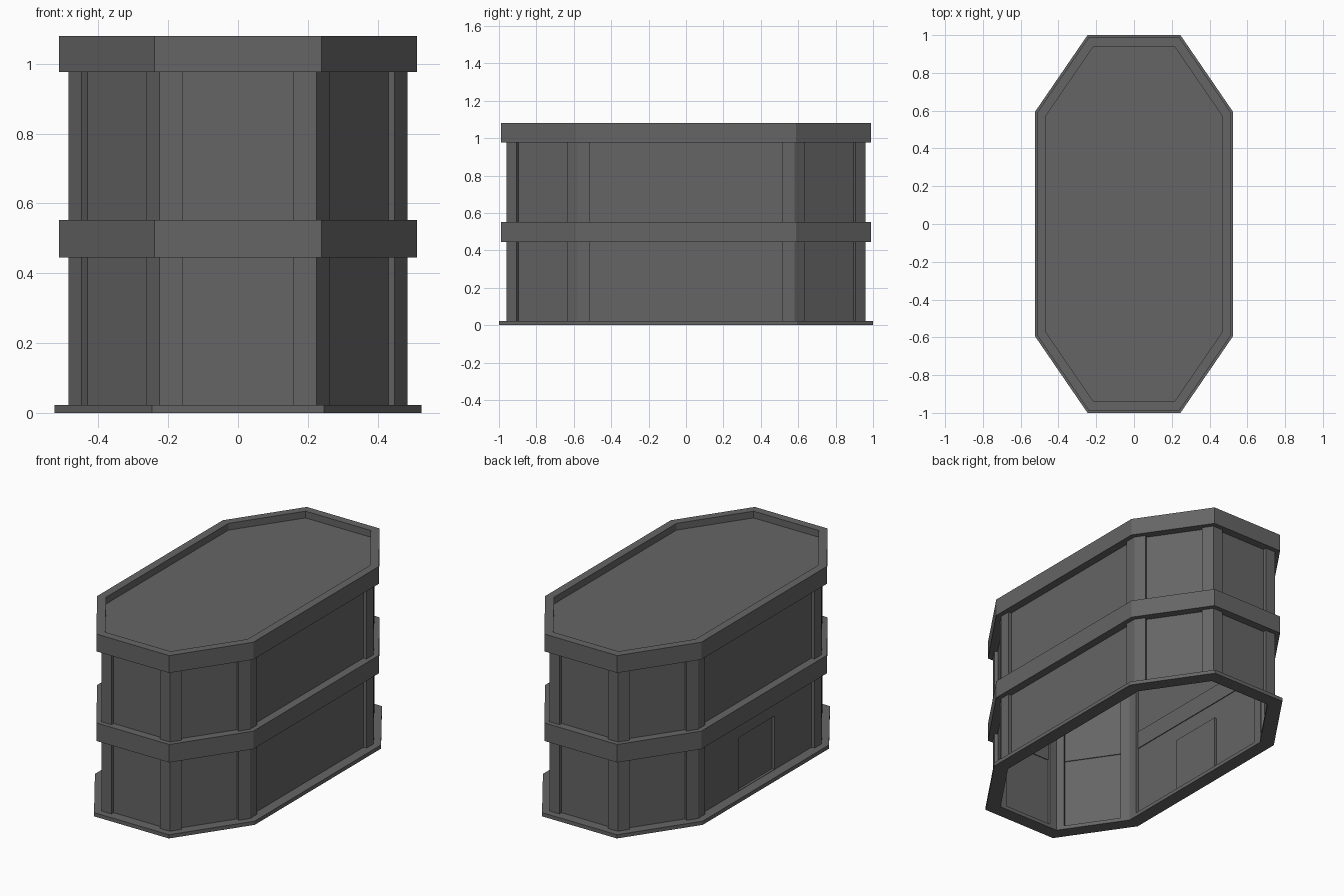
import bpy, bmesh
from mathutils import Vector

cube = bpy.data.objects.get("Cube")
if cube:
    bpy.data.objects.remove(cube, do_unlink=True)

# One dark grey for the whole building
grey = bpy.data.materials.new("dark_grey")
grey.use_nodes = True
grey.diffuse_color = (0.13, 0.13, 0.13, 1)
grey.node_tree.nodes["Principled BSDF"].inputs["Base Color"].default_value = grey.diffuse_color

# Elongated octagon footprint, counter-clockwise
quarter = [Vector((0.246, -1)), Vector((0.525, -0.593))]
half = quarter + [Vector((p.x, -p.y)) for p in reversed(quarter)]
FOOTPRINT = half + [-p for p in half]
N = len(FOOTPRINT)


def edge_dir(i):
    return (FOOTPRINT[(i + 1) % N] - FOOTPRINT[i % N]).normalized()


def normal(i):
    d = edge_dir(i)
    return Vector((d.y, -d.x))


def corner(i, inset):
    """Footprint corner moved inward with a mitre."""
    a, b = normal(i - 1), normal(i)
    return FOOTPRINT[i % N] - (a + b) * inset / (1 + a.dot(b))


def octagon(inset):
    return [corner(i, inset) for i in range(N)]


def finish(name, bm):
    mesh = bpy.data.meshes.new(name)
    bm.to_mesh(mesh)
    bm.free()
    mesh.materials.append(grey)
    obj = bpy.data.objects.new(name, mesh)
    bpy.context.collection.objects.link(obj)
    return obj


def prism(name, outline, z0, z1):
    bm = bmesh.new()
    low = [bm.verts.new((p.x, p.y, z0)) for p in outline]
    high = [bm.verts.new((p.x, p.y, z1)) for p in outline]
    bm.faces.new(low[::-1])
    bm.faces.new(high)
    n = len(outline)
    for i in range(n):
        j = (i + 1) % n
        bm.faces.new((low[i], low[j], high[j], high[i]))
    return finish(name, bm)


def ring(name, outer, inner, z0, z1):
    bm = bmesh.new()
    section = [(outer, z0), (outer, z1), (inner, z1), (inner, z0)]
    loops = [[bm.verts.new((p.x, p.y, z)) for p in octagon(d)] for d, z in section]
    for k in range(4):
        a, b = loops[k], loops[(k + 1) % 4]
        for i in range(N):
            j = (i + 1) % N
            bm.faces.new((a[i], a[j], b[j], b[i]))
    return finish(name, bm)


# Base plinth, floor band and parapet
ring("base_plinth", 0, 0.08, 0, 0.022)
ring("middle_band", 0.012, 0.065, 0.445, 0.552)
ring("roof_parapet", 0.012, 0.06, 0.977, 1.08)
prism("roof_slab", octagon(0.06), 0.98, 1.04)

# Folded pillars on the eight corners
for i in range(N):
    o, back, ahead = corner(i, 0.04), -edge_dir(i - 1), edge_dir(i)
    end_a, end_b = o + back * 0.066, o + ahead * 0.066
    outline = [end_a, o, end_b, end_b - normal(i) * 0.04,
               corner(i, 0.08), end_a - normal(i - 1) * 0.04]
    prism(f"corner_pillar_{i + 1}", outline, 0.02, 0.99)

# Thin wall shell with a recessed doorway on the right side
DOOR_HALF, DOOR_LOW, DOOR_TOP = 0.165, 0.024, 0.34
bm = bmesh.new()
shell = octagon(0.06)
low = [bm.verts.new((p.x, p.y, 0.02)) for p in shell]
high = [bm.verts.new((p.x, p.y, 0.99)) for p in shell]
for i in range(N):
    j = (i + 1) % N
    bm.faces.new((low[i], low[j], high[j], high[i]))
bm.normal_update()


def right_side():
    return [f for f in bm.faces if f.normal.x < -0.99]


for point, axis in (((0, -DOOR_HALF, 0), (0, 1, 0)), ((0, DOOR_HALF, 0), (0, 1, 0)),
                    ((0, 0, DOOR_LOW), (0, 0, 1)), ((0, 0, DOOR_TOP), (0, 0, 1))):
    faces = right_side()
    edges = {e for f in faces for e in f.edges}
    verts = {v for f in faces for v in f.verts}
    bmesh.ops.bisect_plane(bm, geom=faces + list(edges) + list(verts),
                           plane_co=point, plane_no=axis)
    bm.normal_update()
door = [f for f in right_side()
        if abs(f.calc_center_median().y) < DOOR_HALF
        and DOOR_LOW < f.calc_center_median().z < DOOR_TOP]
result = bmesh.ops.extrude_face_region(bm, geom=door)
moved = [g for g in result["geom"] if isinstance(g, bmesh.types.BMVert)]
bmesh.ops.translate(bm, verts=moved, vec=(0.015, 0, 0))
bmesh.ops.delete(bm, geom=[f for f in door if f.is_valid], context="FACES_ONLY")
finish("wall_shell", bm)
